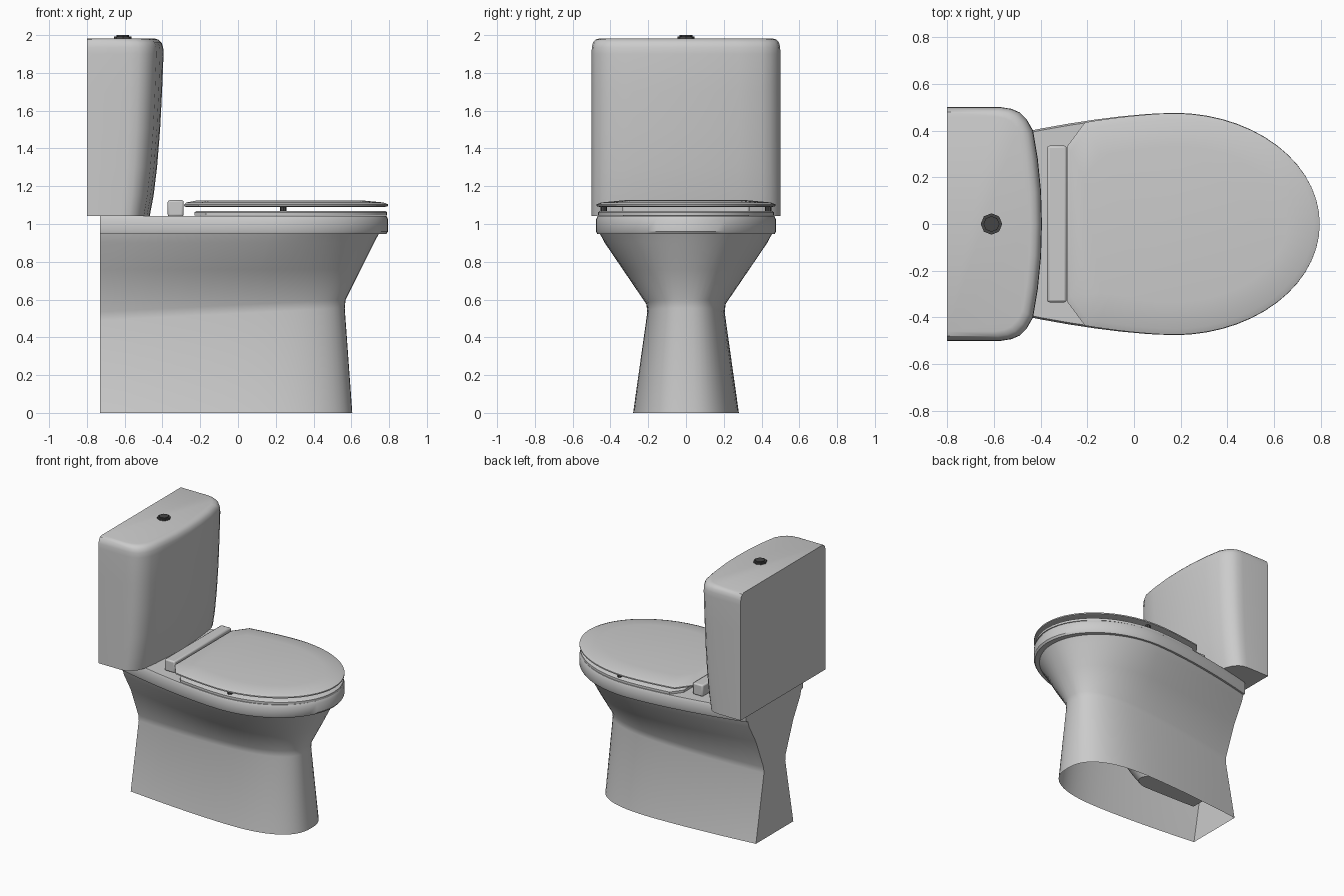
import bpy, bmesh, math

if "Cube" in bpy.data.objects:
    bpy.data.objects.remove(bpy.data.objects["Cube"])

def outline(xb, xf, w, wb, z, xm=0.17, e=1.0, cut=0.0):
    """Closed D-shaped loop: rounded front (+x), tapering sides, straight back."""
    half = []
    n, m = 14, 8
    for i in range(n + 1):                       # rounded front quarter
        t = math.pi / 2 * i / n
        half.append((xm + (xf - xm) * max(math.cos(t), 0) ** e, w * math.sin(t) ** e))
    for i in range(1, m + 1):                    # tapering side
        s = i / m
        half.append((xm + (xb - xm) * s, w - (w - wb) * s ** 1.6))
    if cut:                                      # clipped back corner
        half.append((xb - cut, wb - 1.35 * cut))
    pts = half + [(x, -y) for x, y in reversed(half[1:])]
    zf = z if callable(z) else (lambda x: z)
    return [(x, y, zf(x)) for x, y in pts]

def loft(name, loops, cap_start=False, cap_end=False, ring=False, angle=35):
    bm = bmesh.new()
    vs = [[bm.verts.new(p) for p in lp] for lp in loops]
    pairs = list(zip(vs, vs[1:])) + ([(vs[-1], vs[0])] if ring else [])
    for a, b in pairs:
        for i in range(len(a)):
            j = (i + 1) % len(a)
            bm.faces.new((a[i], a[j], b[j], b[i]))
    if cap_start:
        bm.faces.new(vs[0][::-1])
    if cap_end:
        bm.faces.new(vs[-1])
    bmesh.ops.recalc_face_normals(bm, faces=bm.faces)
    me = bpy.data.meshes.new(name)
    bm.to_mesh(me)
    bm.free()
    ob = bpy.data.objects.new(name, me)
    bpy.context.collection.objects.link(ob)
    smooth(ob, angle)
    return ob

def smooth(ob, angle=35):
    bpy.ops.object.select_all(action='DESELECT')
    ob.select_set(True)
    bpy.context.view_layer.objects.active = ob
    bpy.ops.object.shade_smooth_by_angle(angle=math.radians(angle))

dark = bpy.data.materials.new("dark_grey")
dark.diffuse_color = (0.06, 0.06, 0.06, 1)
dark.use_nodes = True
dark.node_tree.nodes["Principled BSDF"].inputs["Base Color"].default_value = dark.diffuse_color

def cylinder(name, r, z0, z1, x, y, sides=8):
    bpy.ops.mesh.primitive_cylinder_add(vertices=sides, radius=r, depth=z1 - z0,
                                        location=(x, y, (z0 + z1) / 2))
    ob = bpy.context.object
    ob.name = name
    ob.data.materials.append(dark)
    return ob

# pedestal, rim and inner bowl as one continuous open-bottomed shell
B = -0.73
waist = lambda dz: (lambda x: 0.51 + dz + 0.065 * (x - B) / 1.29)
loft("pedestal_bowl", [
    outline(B, 0.605, 0.28, 0.22, 0, 0.1, 0.8),
    outline(B, 0.565, 0.205, 0.125, waist(-0.02), 0.1, 0.8),
    outline(B, 0.57, 0.21, 0.13, waist(0.025), 0.1, 0.82),
    outline(B, 0.65, 0.335, 0.22, 0.76, 0.12, 0.92),
    outline(B, 0.72, 0.43, 0.30, 0.90, 0.15),
    outline(B, 0.745, 0.455, 0.315, 0.947),
    outline(B, 0.785, 0.47, 0.33, 0.947),
    outline(B, 0.795, 0.476, 0.335, 0.96),
    outline(B, 0.795, 0.476, 0.335, 1.025),
    outline(B, 0.785, 0.468, 0.328, 1.043),
    outline(-0.20, 0.60, 0.29, 0.20, 1.043),
    outline(-0.20, 0.59, 0.28, 0.19, 0.95),
    outline(-0.28, 0.46, 0.20, 0.14, 0.70, 0.1),
    outline(-0.50, 0.25, 0.12, 0.10, 0.42, 0.0),
    outline(-0.62, 0.0, 0.10, 0.09, 0.22, -0.15),
    outline(-0.60, -0.06, 0.08, 0.07, 0.17, -0.18),
], cap_end=True)

# seat ring
def seat_loop(d, z):
    return outline(-0.17 + d, 0.79 - d, 0.465 - d, 0.435 - d, z, cut=0.06)
loft("seat", [seat_loop(0.0, 1.045), seat_loop(0.0, 1.062), seat_loop(0.012, 1.07),
              seat_loop(0.17, 1.07), seat_loop(0.18, 1.045)], ring=True)

# closed lid with a gently raised top
def lid_loop(d, z):
    return outline(-0.21 + d * 0.5, 0.795 - d, 0.474 - d, 0.435 - d, z, cut=0.075)
loft("lid", [lid_loop(0.02, 1.09), lid_loop(0.0, 1.095), lid_loop(0.0, 1.104),
             lid_loop(0.025, 1.114), lid_loop(0.14, 1.125)], cap_start=True, cap_end=True)

# lid bumpers
for s, side in ((-1, "right"), (1, "left")):
    cylinder("bumper_" + side, 0.018, 1.068, 1.092, 0.24, s * 0.435)

# hinge bar
bpy.ops.mesh.primitive_cube_add(size=1, location=(-0.33, 0, 1.083))
hinge = bpy.context.object
hinge.name = "hinge_bar"
hinge.scale = (0.084, 0.67, 0.086)
bpy.ops.object.transform_apply(location=False, rotation=False, scale=True)
bev = hinge.modifiers.new("bevel", 'BEVEL')
bev.width, bev.segments = 0.01, 2
smooth(hinge)

# cistern: flat back, bowed front that leans out toward the top
PLAN = [(-0.8, 0.5), (-0.57, 0.5), (-0.525, 0.493), (-0.49, 0.478), (-0.458, 0.446),
        (-0.432, 0.40), (-0.412, 0.28), (-0.398, 0.14), (-0.394, 0)]
def tank_loop(z, depth, width=1.0):
    half = [(-0.8 + (x + 0.8) * depth, y * width) for x, y in PLAN]
    return [(x, y, z) for x, y in half + [(x, -y) for x, y in half[-2::-1]]]
loft("cistern", [tank_loop(*a) for a in (
    (1.043, 0.82), (1.15, 0.87), (1.3, 0.915), (1.5, 0.955), (1.7, 0.98), (1.9, 1.0),
    (1.935, 0.995, 0.997), (1.96, 0.975, 0.985), (1.976, 0.935, 0.96), (1.982, 0.88, 0.92))],
    cap_start=True, cap_end=True)

# flush button
cylinder("flush_button_ring", 0.046, 1.978, 1.993, -0.61, 0)
cylinder("flush_button", 0.034, 1.985, 2.0, -0.61, 0)
